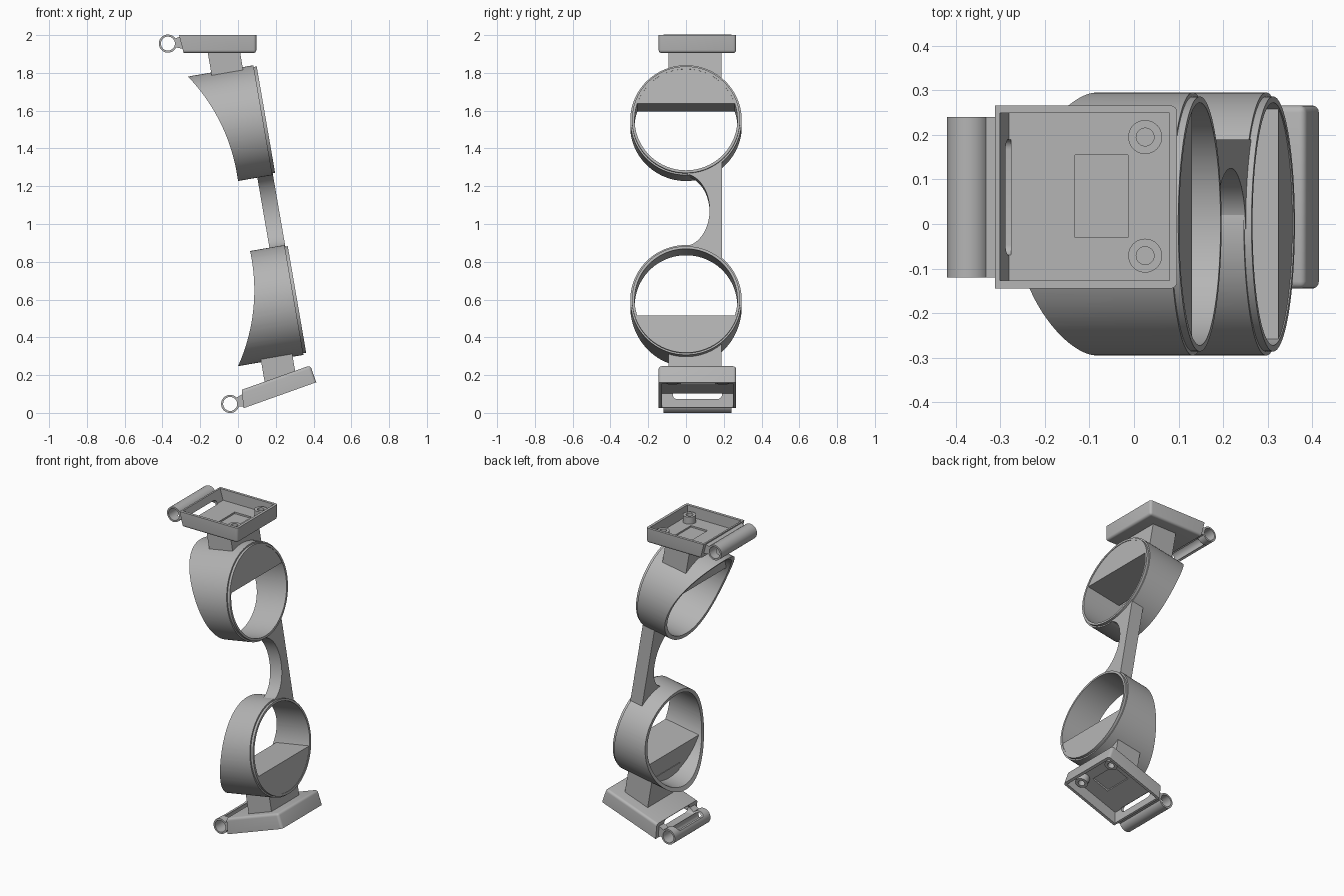
import bpy, bmesh
from math import sin, cos, pi, radians, sqrt, asin
from mathutils import Matrix, Vector

if "Cube" in bpy.data.objects:
    bpy.data.objects.remove(bpy.data.objects["Cube"])

grey = bpy.data.materials.new("plain_grey")
grey.use_nodes = True
colour = (0.46, 0.46, 0.46, 1)
grey.diffuse_color = colour
grey.node_tree.nodes["Principled BSDF"].inputs["Base Color"].default_value = colour

# Tilted frame of the goggles: local x = lens axis, local z = from lens to lens
TILT = radians(9.8)
FRAME = Matrix.Translation((0.23, 0, 1.0765)) @ Matrix.Rotation(-TILT, 4, 'Y')
FLIP = FRAME @ Matrix.Scale(-1, 4, (0, 0, 1)) @ FRAME.inverted()
ID = Matrix.Identity(4)
LENS_W, WALL_R = 0.483, 0.272


def finish(bm, name, matrix=ID):
    bmesh.ops.recalc_face_normals(bm, faces=bm.faces)
    bm.transform(matrix)
    me = bpy.data.meshes.new(name)
    bm.to_mesh(me)
    bm.free()
    me.materials.append(grey)
    ob = bpy.data.objects.new(name, me)
    bpy.context.collection.objects.link(ob)
    return ob


def prism(name, pts, axis, lo, hi, matrix=ID, bevel=None):
    """Extrude an outline along x or y."""
    bm = bmesh.new()
    place = (lambda a, b, d: (a, d, b)) if axis == 'Y' else (lambda a, b, d: (d, a, b))
    ends = [[bm.verts.new(place(a, b, d)) for a, b in pts] for d in (lo, hi)]
    bm.faces.new(ends[0])
    bm.faces.new(ends[1][::-1])
    n = len(pts)
    for i in range(n):
        j = (i + 1) % n
        bm.faces.new((ends[0][i], ends[1][i], ends[1][j], ends[0][j]))
    if bevel:
        edges = [e for e in bm.edges if bevel(e)]
        bmesh.ops.bevel(bm, geom=edges, offset=0.016, segments=4, profile=0.5, affect='EDGES')
    return finish(bm, name, matrix)


def lathe(name, profile, matrix, steps=96):
    """Spin a closed (along, radius) outline around x."""
    bm = bmesh.new()
    rings = [[bm.verts.new((u, r * cos(2 * pi * k / steps), r * sin(2 * pi * k / steps)))
              for u, r in profile] for k in range(steps)]
    n = len(profile)
    for k in range(steps):
        a, b = rings[k], rings[(k + 1) % steps]
        for i in range(n):
            j = (i + 1) % n
            bm.faces.new((a[i], a[j], b[j], b[i]))
    return finish(bm, name, matrix)


def arc(cx, cy, rx, ry, a0, a1, n):
    return [(cx + rx * cos(a0 + (a1 - a0) * i / n), cy + ry * sin(a0 + (a1 - a0) * i / n))
            for i in range(n + 1)]


def rect(x0, x1, y0, y1):
    return [(x0, y0), (x1, y0), (x1, y1), (x0, y1)]


def carve(ob, cutter):
    cutter.hide_render = True
    mod = ob.modifiers.new("cut", 'BOOLEAN')
    mod.operation, mod.solver, mod.object = 'DIFFERENCE', 'EXACT', cutter
    bpy.context.view_layer.update()
    dg = bpy.context.evaluated_depsgraph_get()
    me = bpy.data.meshes.new_from_object(ob.evaluated_get(dg))
    ob.modifiers.clear()
    ob.data = me


def discard(ob):
    bpy.data.objects.remove(ob)


# Lens tube with stepped rim, back cut to the curve of the face
lens_at = FRAME @ Matrix.Translation((0, 0, LENS_W))
tube = lathe("lens_tube", [(-0.45, 0.295), (-0.016, 0.295), (-0.016, 0.286),
                           (0, 0.286), (0, WALL_R), (-0.45, WALL_R)], lens_at, 128)
face_curve = prism("face_cutter", arc(-1.18, 0.23, 0.98, 0.98, 0, 2 * pi, 256)[:-1],
                   'Y', -0.5, 0.5, FRAME)
carve(tube, face_curve)
discard(face_curve)

# Solid segment filling the outer part of the tube
a = asin(0.085 / WALL_R)
fill = prism("lens_fill", arc(0, 0, 0.276, 0.276, a, pi - a, 48), 'X', -0.24, -0.003, lens_at)

# Post between tube and tray
post = prism("mount_post", [(-0.243, 0.69), (-0.074, 0.69), (-0.074, 0.869), (-0.243, 0.897)],
             'Y', -0.093, 0.187, FRAME)

# Open tray with a leaning end wall
tray = prism("tray", [(-0.312, 2.0), (0.097, 2.0), (0.097, 1.905), (-0.288, 1.905)],
             'Y', -0.145, 0.266, ID,
             lambda e: any(v.co.x > 0 for v in e.verts) and any(v.co.z < 1.95 for v in e.verts))
cavity = prism("cavity_cutter", [(-0.307, 2.02), (0.08, 2.02), (0.08, 1.93), (-0.28, 1.93)],
               'Y', -0.127, 0.249)
recess = prism("recess_cutter", rect(-0.132, -0.014, 1.917, 1.95), 'Y', -0.03, 0.155)

# Strap bar: hollow cylinder joined to the tray
bar_at = Matrix.Translation((-0.371, 0.06, 1.955)) @ Matrix.Rotation(pi / 2, 4, 'Z')
bar = lathe("strap_bar", [(-0.18, 0.048), (0.18, 0.048), (0.18, 0.037), (-0.18, 0.037)], bar_at, 48)
web = prism("strap_web", [(-0.334, 1.982), (-0.307, 1.992), (-0.293, 1.928), (-0.33, 1.935)],
            'Y', -0.12, 0.24)

# Rounded strap slot through end wall, web and bar
slot_at = Matrix.Translation((-0.29, 0.06, 1.932)) @ Matrix.Rotation(-2 * TILT, 4, 'Y')
h = 0.023
stadium = arc(0.107, 0, h, h, -pi / 2, pi / 2, 12) + arc(-0.107, 0, h, h, pi / 2, 1.5 * pi, 12)
slot = prism("slot_cutter", stadium, 'X', -0.16, 0.013, slot_at)
for part, cutters in ((tray, (cavity, recess, slot)), (bar, (slot,)), (web, (slot,))):
    for c in cutters:
        carve(part, c)
for c in (cavity, recess, slot):
    discard(c)

# Screw bosses on the tray floor
bosses = []
for side, y in (("rear", 0.195), ("front", -0.071)):
    at = Matrix.Translation((0.025, y, 1.925)) @ Matrix.Rotation(-pi / 2, 4, 'Y')
    bosses.append(lathe("screw_boss_" + side, [(0, 0.038), (0.05, 0.038), (0.05, 0.02), (0, 0.02)],
                        at, 40))

# Nose bridge: plate with a rounded notch, following both tubes
edge = 0.19
R = 0.284
ring_arc = []
for i in range(17):
    y = edge - (edge + 0.01) * i / 16
    ring_arc.append((y, LENS_W - sqrt(R * R - y * y)))
notch = arc(-0.012, 0, 0.137, 0.194, pi / 2, -pi / 2, 40)
outline = ring_arc + notch + [(y, -w) for y, w in reversed(ring_arc)]
bridge = prism("nose_bridge", outline, 'X', -0.097, -0.013, FRAME)

# Mirrored lower half
uppers = [tube, fill, post, tray, bar, web] + bosses
everything = [bridge] + uppers
for ob in uppers:
    low = bpy.data.objects.new("lower_" + ob.name, ob.data.copy())
    low.data.transform(FLIP)
    low.data.flip_normals()
    bpy.context.collection.objects.link(low)
    everything.append(low)
    ob.name = "upper_" + ob.name

bpy.ops.object.select_all(action='DESELECT')
for ob in everything:
    ob.select_set(True)
bpy.context.view_layer.objects.active = bridge
bpy.ops.object.shade_smooth_by_angle(angle=radians(30))
